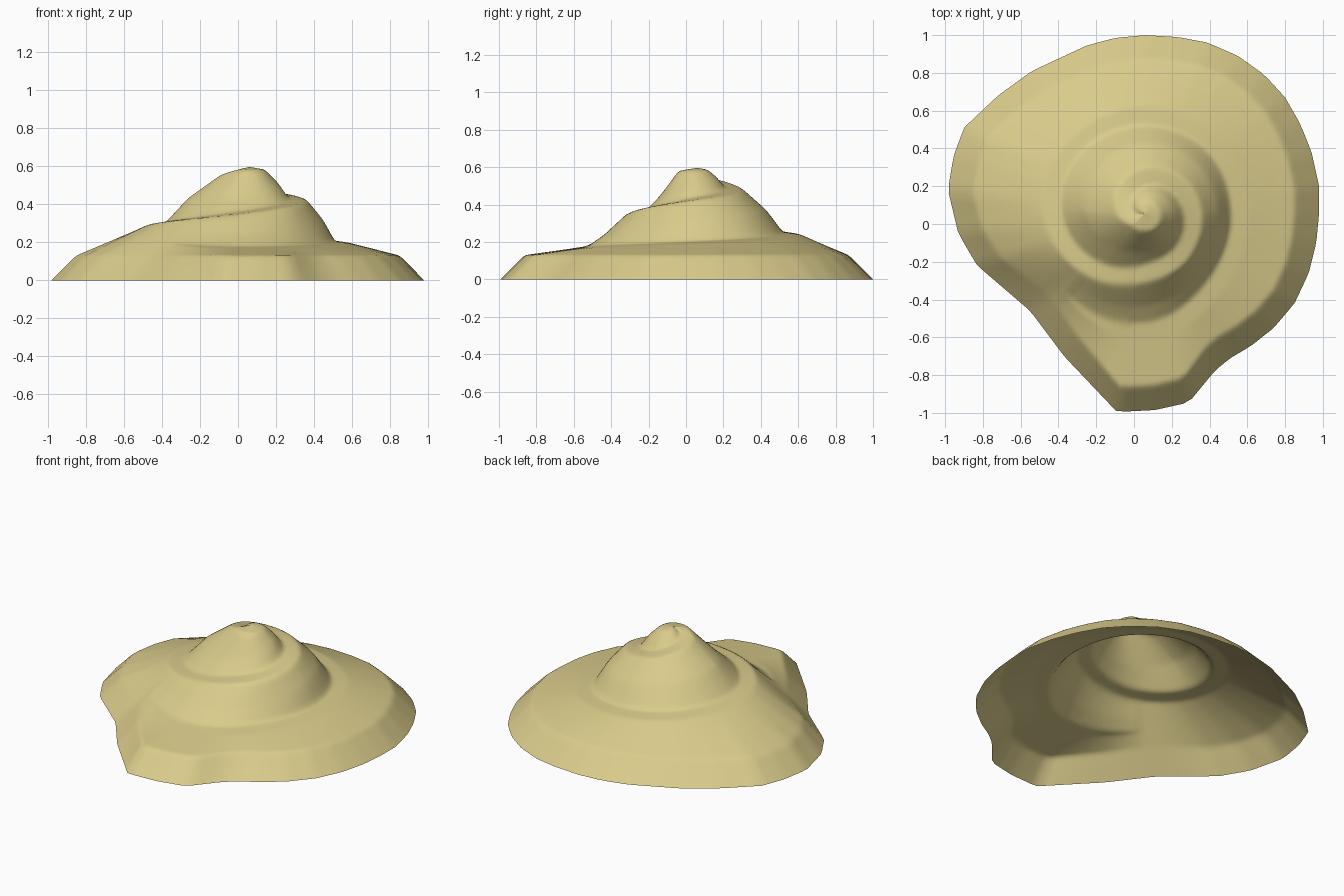
import bpy, bmesh, math

if "Cube" in bpy.data.objects:
    bpy.data.objects.remove(bpy.data.objects["Cube"])

CX, CY = 0.06, 0.06            # apex of the spiral
NA, NR = 128, 70               # angular and radial divisions

# Rim outline, counter-clockwise from the right
RIM = [(.98, .06), (.98, .2), (.94, .38), (.88, .53), (.80, .67), (.69, .79), (.55, .89),
       (.39, .96), (.23, .99), (.06, 1), (-.1, .985), (-.25, .945), (-.54, .81), (-.72, .68),
       (-.9, .51), (-.955, .36), (-.985, .18), (-.93, -.05), (-.83, -.22), (-.55, -.46),
       (-.37, -.7), (-.09, -.995), (.11, -.985), (.29, -.945), (.43, -.775), (.51, -.71),
       (.62, -.645), (.74, -.55), (.85, -.42), (.925, -.26), (.965, -.1)]

# Spiral groove (radius, height) at every eighth turn, clockwise from front left
GROOVE = [(0, .595), (.05, .57), (.10, .54), (.14, .50), (.17, .47), (.20, .44), (.235, .405),
          (.27, .37), (.36, .335), (.44, .305), (.46, .275), (.46, .25), (.46, .225),
          (.45, .205), (.48, .19), (.58, .178), (.60, .19)]


def rim_radius(a):
    """Distance from the apex to the outline in direction a."""
    dx, dy = math.cos(a), math.sin(a)
    for (x1, y1), (x2, y2) in zip(RIM, RIM[1:] + RIM[:1]):
        ex, ey, px, py = x2 - x1, y2 - y1, x1 - CX, y1 - CY
        den = dx * ey - dy * ex
        if abs(den) < 1e-9:
            continue
        t = (px * ey - py * ex) / den
        s = (px * dy - py * dx) / den
        if t > 0 and -1e-6 <= s <= 1 + 1e-6:
            return t
    return 1.0


def groove(p):
    """Catmull-Rom interpolation along the groove."""
    if p <= 0:
        return 0.0, .595
    i = min(int(p), 15)
    t = p - i
    k = [GROOVE[max(0, min(16, i + j))] for j in (-1, 0, 1, 2)]
    return tuple(.5 * (2 * b + (c - a) * t + (2 * a - 5 * b + 4 * c - d) * t * t
                       + (3 * b - a - 3 * c + d) * t ** 3) for a, b, c, d in zip(*k))


def section(a):
    """Radial profile of the shell at angle a: grooves, shoulders, flared rim."""
    p0 = ((math.radians(225) - a) % math.tau) / (math.pi / 4)
    rim = rim_radius(a)
    pts = [(0, .597)]
    for n in (-1, 0, 1):
        p = p0 + 8 * n
        r, z = groove(p)
        off = .10 * min(1, max(0, 16 - p))
        if n < 1:
            r2, z2 = groove(p + 8)
            off = min(off, .4 * (r2 - r))
        c = (r + off, z - .15 * off)
        pts += [(r, z), c]
        if n < 1:
            drop = .48 + .17 * max(0, -math.sin(a))
            pts.append((c[0] + .58 * (r2 - c[0]), c[1] + drop * (z2 - c[1])))
    pts += [(rim - .13, .13), (rim, 0)]
    out = [pts[0]]
    for q in pts[1:]:
        if q[0] > out[-1][0] + 1e-4:
            out.append(q)
    return out, rim


def height(pts, r):
    for (r1, z1), (r2, z2) in zip(pts, pts[1:]):
        if r <= r2:
            return z1 + (z2 - z1) * (r - r1) / (r2 - r1)
    return 0.0


# Open shell surface as a polar grid
bm = bmesh.new()
apex = bm.verts.new((CX, CY, .597))
rings = []
for i in range(NA):
    a = math.tau * i / NA
    pts, rim = section(a)
    row = []
    for j in range(1, NR + 1):
        r = rim * j / NR
        if j == NR:
            z = 0.0
        else:
            z = sum(w * height(pts, abs(r + d)) for d, w in ((-.012, .25), (0, .5), (.012, .25)))
        row.append(bm.verts.new((CX + r * math.cos(a), CY + r * math.sin(a), z)))
    rings.append(row)
for i in range(NA):
    r1, r2 = rings[i], rings[(i + 1) % NA]
    bm.faces.new((apex, r1[0], r2[0]))
    for j in range(NR - 1):
        bm.faces.new((r1[j], r1[j + 1], r2[j + 1], r2[j]))
for f in bm.faces:
    f.smooth = True

mesh = bpy.data.meshes.new("spiral_shell")
bm.to_mesh(mesh)
bm.free()
shell = bpy.data.objects.new("spiral_shell", mesh)
bpy.context.collection.objects.link(shell)

mat = bpy.data.materials.new("sandy_yellow")
mat.diffuse_color = (.70, .60, .26, 1)
mat.use_nodes = True
mat.node_tree.nodes["Principled BSDF"].inputs["Base Color"].default_value = mat.diffuse_color
mesh.materials.append(mat)
